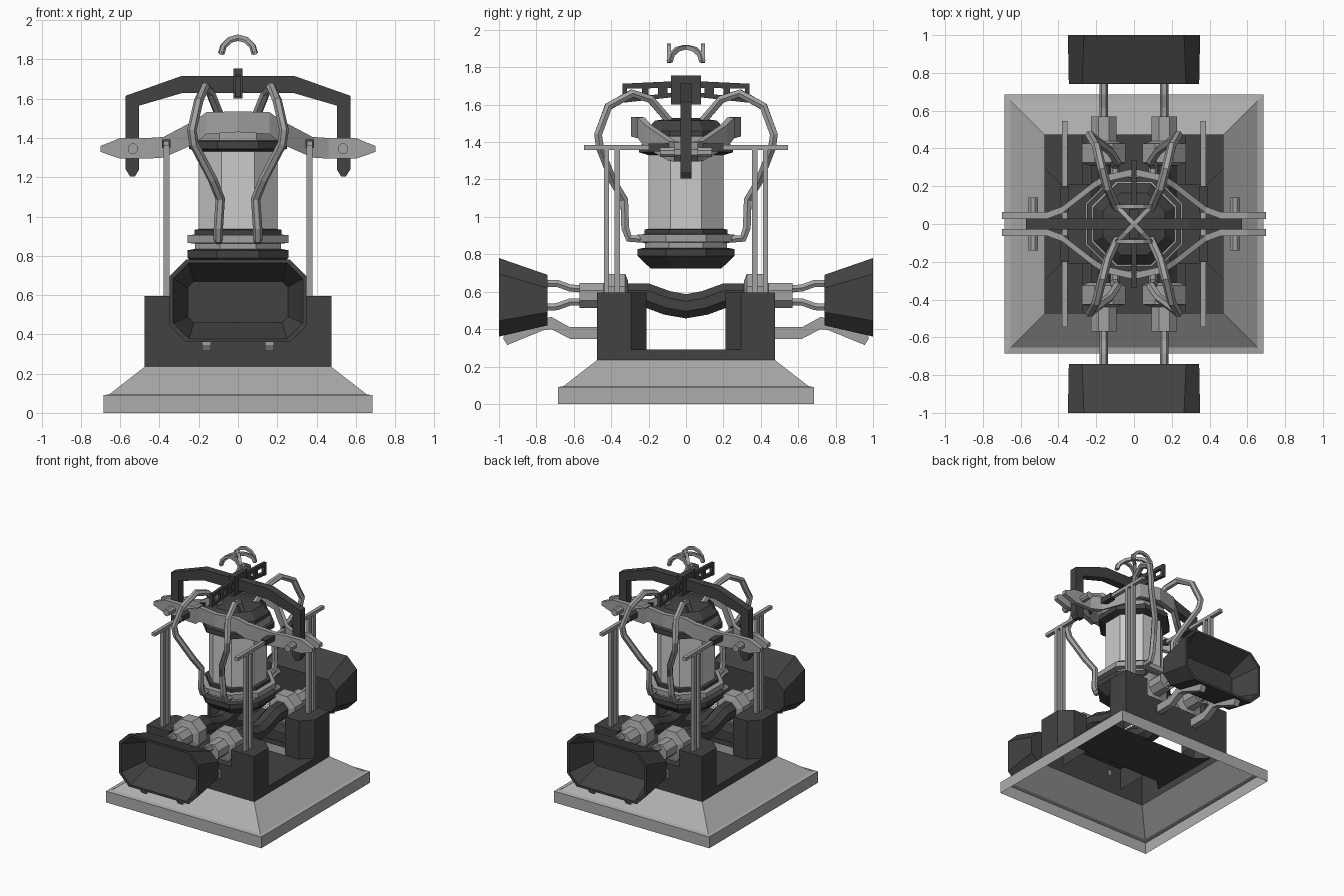
import bpy, bmesh, math
from mathutils import Vector

if "Cube" in bpy.data.objects:
    bpy.data.objects.remove(bpy.data.objects["Cube"])


def material(name, v):
    m = bpy.data.materials.new(name)
    m.diffuse_color = (v, v, v, 1)
    m.use_nodes = True
    m.node_tree.nodes["Principled BSDF"].inputs["Base Color"].default_value = m.diffuse_color
    return m


DARK = material("dark_metal", .055)
MID = material("grey_metal", .36)
PLINTH = material("plinth_grey", .42)
LIGHT = material("light_barrel", .75)


def add(name, pieces, mirror="", mat=MID, weld=False):
    """Join (verts, faces) pieces into one object, mirroring across the named axes."""
    for ax in mirror:
        i = "xyz".index(ax)
        pieces = pieces + [([tuple(-c if k == i else c for k, c in enumerate(v)) for v in vs], fs)
                           for vs, fs in pieces]
    bm = bmesh.new()
    for vs, fs in pieces:
        bv = [bm.verts.new(v) for v in vs]
        for f in fs:
            bm.faces.new([bv[k] for k in f])
    if weld:
        bmesh.ops.remove_doubles(bm, verts=bm.verts[:], dist=.0005)
    bmesh.ops.recalc_face_normals(bm, faces=bm.faces[:])
    me = bpy.data.meshes.new(name)
    bm.to_mesh(me)
    bm.free()
    me.materials.append(mat)
    ob = bpy.data.objects.new(name, me)
    bpy.context.collection.objects.link(ob)
    return ob


def loft(rings, bottom=True, top=True):
    n = len(rings[0])
    vs = [tuple(p) for r in rings for p in r]
    fs = [(a * n + i, a * n + (i + 1) % n, (a + 1) * n + (i + 1) % n, (a + 1) * n + i)
          for a in range(len(rings) - 1) for i in range(n)]
    fs += [tuple(range(n))] * bottom + [tuple(range(len(vs) - n, len(vs)))] * top
    return vs, fs


def box(x0, x1, y0, y1, z0, z1):
    return loft([[(x0, y0, z), (x1, y0, z), (x1, y1, z), (x0, y1, z)] for z in (z0, z1)])


def lathe_z(profile, sides=8, caps=True):
    """Rings of given apothem, flats facing the axes."""
    k = 1 / math.cos(math.pi / sides)
    ang = [math.tau * (i + .5) / sides for i in range(sides)]
    return loft([[(r * k * math.cos(a), r * k * math.sin(a), z) for a in ang] for r, z in profile],
                caps, caps)


def lathe_y(profile, x, z, sides=8):
    ang = [math.tau * (i + .5) / sides for i in range(sides)]
    return loft([[(x + r * math.cos(a), y, z + r * math.sin(a)) for a in ang] for r, y in profile])


def tube(path, r, sides=6, ref=(1, 0, 0)):
    p = [Vector(q) for q in path]
    rings = []
    for i, c in enumerate(p):
        t = Vector()
        if i:
            t += (c - p[i - 1]).normalized()
        if i < len(p) - 1:
            t += (p[i + 1] - c).normalized()
        t.normalize()
        u = t.cross(Vector(ref)).normalized()
        v = t.cross(u)
        rings.append([c + r * (u * math.cos(a) + v * math.sin(a))
                      for a in (math.tau * (k + .5) / sides for k in range(sides))])
    return loft(rings)


# Thin plinth shell, open underneath
add("plinth", [lathe_z([(.685, 0), (.685, .09), (.655, .095), (.475, .235)], 4, False)], mat=PLINTH)

# Engine block shell, open underneath: skirt, floor, shoulders, channel beds, corner posts
O, C, X, Y, P = .475, .295, .39, .21, .27
half = [(O, O), (P, O), (-P, O), (-O, O), (-O, C)]
skirt = [(O, C)] + half + [(-x, -y) for x, y in [(O, C)] + half]
floor = [(O, C), (X, Y), (P, Y), (-P, Y), (-X, Y), (-O, C)]
floor += [(-x, -y) for x, y in floor]
post = [(O, O), (O, C), (X, Y), (P, Y), (P, O)]
shoulder = post + [(-x, y) for x, y in reversed(post)]


def prism(poly, *zs, **caps):
    return loft([[(x, y, z) for x, y in poly] for z in zs], **caps)


def flat(poly, z):
    return [(x, y, z) for x, y in poly], [tuple(range(len(poly)))]


posts = [prism([(sx * x, sy * y) for x, y in post], .46, .595, bottom=False)
         for sx in (1, -1) for sy in (1, -1)]
ends = [p for s in (1, -1) for p in (
    prism([(x, s * y) for x, y in shoulder], .29, .46, bottom=False, top=False),
    flat([(-P, s * Y), (P, s * Y), (P, s * O), (-P, s * O)], .46))]
add("engine_block", [prism(skirt, .235, .29, bottom=False, top=False), flat(floor, .29)] + ends + posts,
    mat=DARK, weld=True)

# Corner rods with long top rails and sleeves
add("upright_rods", [box(.35, .38, y - .014, y + .014, .59, 1.36) for y in (.367, .425)], "xy")
add("top_rail", [box(.352, .38, -.545, .545, 1.358, 1.384)], "x")
add("rail_sleeve", [box(.345, .388, .06, .2, 1.35, 1.392)], "xy", DARK)

# Sagging hoses across the block
add("cross_hose", [tube([(.16, -.34, .58), (.16, -.21, .58), (.16, -.1, .54), (.16, 0, .522),
                         (.16, .1, .54), (.16, .21, .58), (.16, .34, .58)], .07, 8)], "x", DARK)

# Stepped couplings
add("coupling", [lathe_y([(.085, .31), (.125, .325), (.125, .425), (.085, .435),
                          (.072, .44), (.072, .57)], .16, .58)], "xy")

# Paired feed pipes and lower support arms
add("feed_pipes", [tube([(.16, .56, .615), (.16, .62, .62), (.16, .69, .645), (.16, .78, .645)], .022),
                   tube([(.16, .56, .545), (.16, .62, .545), (.16, .69, .52), (.16, .78, .515)], .022)], "xy")
arm = [(.475, .348, .41), (.62, .348, .41), (.72, .4, .465), (.76, .395, .455), (.955, .315, .38), (.975, .345, .36)]
add("support_arm", [loft([[(.137, y, a), (.183, y, a), (.183, y, b), (.137, y, b)] for y, a, b in arm])],
    "xy")


# Horn shaped intakes, hollow toward the outside
def horn_ring(y, w, z0, z1, c):
    return [(-w + c, y, z0), (w - c, y, z0), (w, y, z0 + c), (w, y, z1 - c),
            (w - c, y, z1), (-w + c, y, z1), (-w, y, z1 - c), (-w, y, z0 + c)]


add("intake_horn", [loft([horn_ring(.74, .345, .42, .69, .07), horn_ring(1, .35, .36, .78, .085),
                          horn_ring(1, .33, .377, .763, .08), horn_ring(.8, .255, .46, .67, .03)])],
    "y", DARK)

# Central chamber: bowl, collars, barrel, upper flange and domed cap
add("chamber_bowl", [lathe_z([(.19, .725), (.258, .79), (.258, .828), (.22, .835)])], mat=DARK)
add("lower_collar", [lathe_z([(.22, .825), (.22, .862), (.258, .866), (.258, .905), (.222, .908)])])
add("lower_seal", [lathe_z([(.222, .904), (.222, .932), (.19, .938)])], mat=DARK)
add("barrel", [lathe_z([(.2, .92), (.2, 1.36)])], mat=LIGHT)
add("upper_flange", [lathe_z([(.2, 1.33), (.25, 1.345), (.25, 1.385), (.22, 1.387)])], mat=DARK)
add("upper_collar", [lathe_z([(.225, 1.38), (.225, 1.43), (.2, 1.435)])])
add("chamber_cap", [lathe_z([(.215, 1.43), (.215, 1.46), (.165, 1.515), (.06, 1.53)])], mat=DARK)

# Four looping hoses
add("looping_hose", [tube([(.1, .2, .88), (.1, .305, .885), (.1, .325, .94), (.09, .33, 1.09),
                           (.13, .39, 1.19), (.225, .46, 1.37), (.235, .47, 1.44), (.2, .415, 1.59),
                           (.168, .29, 1.66), (.14, .19, 1.63), (.08, .06, 1.48)], .024, 6)], "xy")

# Curved yoke plates wrapping the chamber: x, y, low z, high z
yoke = [(0, .275, 1.43, 1.535), (.16, .24, 1.42, 1.532), (.22, .2, 1.37, 1.49), (.38, .075, 1.3, 1.405),
        (.46, .045, 1.295, 1.4), (.6, .045, 1.295, 1.4), (.66, .045, 1.315, 1.375), (.7, .045, 1.33, 1.36)]
add("yoke_plate", [loft([[(x, y - .018, a), (x, y + .018, a), (x, y + .018, b), (x, y - .018, b)]
                         for x, y, a, b in yoke])], "xy")
add("yoke_bolt", [lathe_y([(.028, -.14), (.028, .14)], .535, 1.345)], "x")

# Overhead arch: outer x, outer z, inner x, inner z
arch = [(0, 1.715, 0, 1.63), (.29, 1.715, .28, 1.63), (.572, 1.615, .503, 1.565),
        (.572, 1.24, .503, 1.24), (.55, 1.205, .525, 1.205)]
add("overhead_arch", [loft([[(a, -.03, b), (a, .03, b), (c, .03, d), (c, -.03, d)]
                            for a, b, c, d in arch])], "x", DARK)

# Slotted cross bar over the arch
add("cross_bar_hub", [box(-.024, .024, -.08, .08, 1.6, 1.755)], mat=DARK)


def rail(y0, y1, a0, b0, a1, b1, w=.012):
    return loft([[(-w, y, a), (w, y, a), (w, y, b), (-w, y, b)]
                 for y, a, b in ((y0, a0, b0), (y1, a1, b1))])


add("slotted_cross_bar", [rail(.07, .34, 1.69, 1.725, 1.685, 1.712), rail(.07, .34, 1.64, 1.665, 1.61, 1.632),
                          rail(.1, .15, 1.65, 1.7, 1.65, 1.7), rail(.2, .235, 1.645, 1.7, 1.64, 1.7),
                          rail(.315, .34, 1.615, 1.7, 1.612, 1.7)], "y", DARK)

# Lifting hook: two flat arches joined by two crossing arches
angles = [math.radians(a) for a in range(0, 181, 30)]
add("hook_side_arch", [tube([(.088 * math.cos(a), .092, 1.825 + .092 * math.sin(a)) for a in angles],
                            .015, 4, (0, 1, 0))], "y")
add("hook_crossing_arch", [tube([(.085 * math.cos(a), .088 * math.cos(a), 1.83 + .078 * math.sin(a))
                                 for a in angles], .017, 4, (1, -1, 0))], "x")
